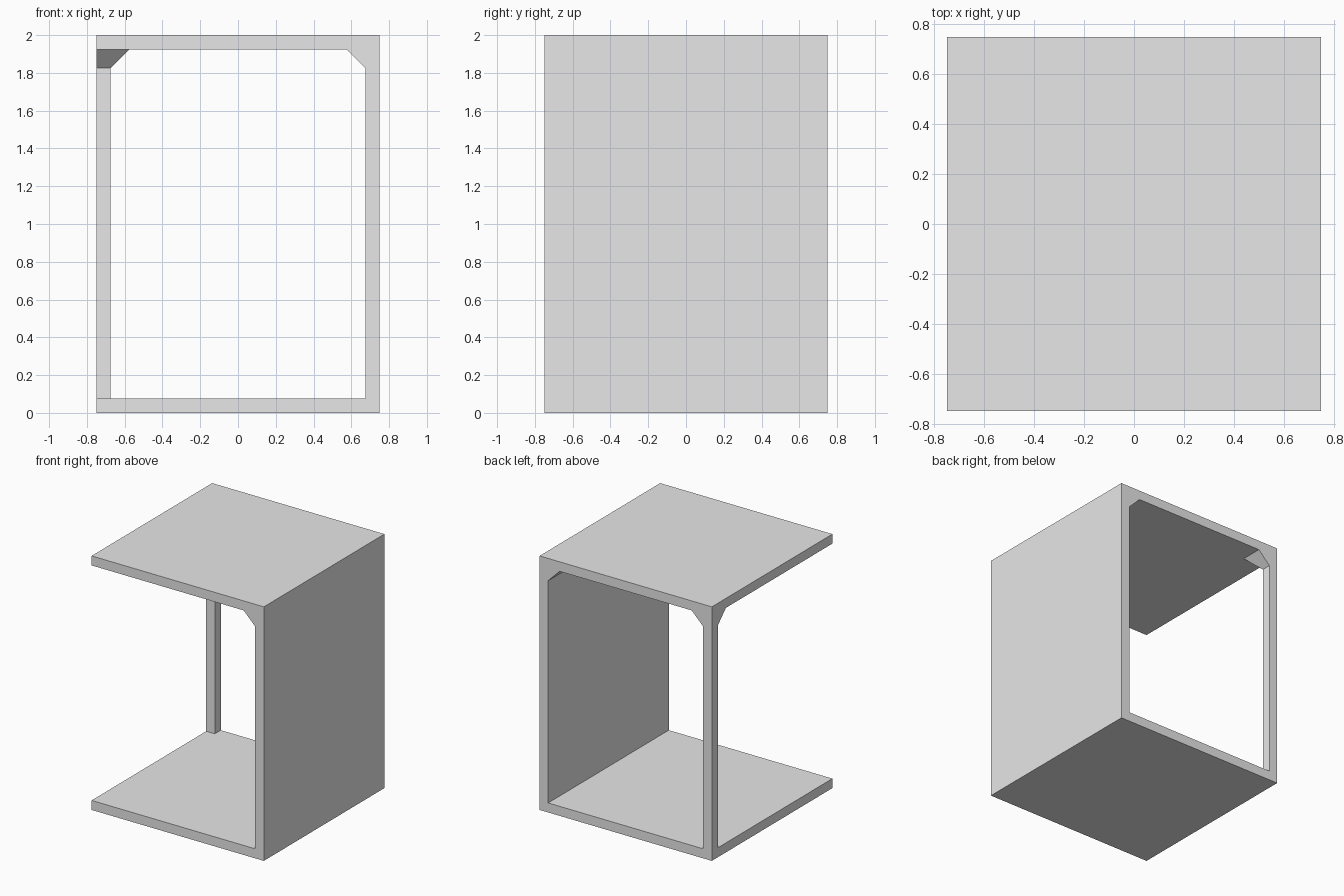
import bpy
import bmesh

cube = bpy.data.objects.get("Cube")
if cube:
    bpy.data.objects.remove(cube, do_unlink=True)

HALF, TOP = 0.75, 2.0      # footprint half-width and height
T, BRACE = 0.075, 0.1      # panel thickness and corner brace size
IN = HALF - T              # inner faces of the frame
CEIL = TOP - T

grey = bpy.data.materials.new("light grey")
grey.use_nodes = True
grey.diffuse_color = (0.8, 0.8, 0.8, 1)
grey.node_tree.nodes["Principled BSDF"].inputs["Base Color"].default_value = grey.diffuse_color


def loft(name, lower, upper):
    """Solid between two matching rings of points."""
    bm = bmesh.new()
    a = [bm.verts.new(p) for p in lower]
    b = [bm.verts.new(p) for p in upper]
    bm.faces.new(a)
    bm.faces.new(b)
    for i in range(len(a)):
        j = (i + 1) % len(a)
        bm.faces.new((a[i], a[j], b[j], b[i]))
    bmesh.ops.recalc_face_normals(bm, faces=bm.faces)
    mesh = bpy.data.meshes.new(name)
    bm.to_mesh(mesh)
    bm.free()
    mesh.materials.append(grey)
    obj = bpy.data.objects.new(name, mesh)
    bpy.context.collection.objects.link(obj)
    return obj


def corner_square(size, z):
    """Square ring tucked into the back corner opposite the wall."""
    x, y = size - HALF, HALF - size
    return [(-HALF, y, z), (x, y, z), (x, HALF, z), (-HALF, HALF, z)]


# Base, side wall, braced wall corner and roof as one extruded profile
profile = [(-HALF, 0), (HALF, 0), (HALF, TOP), (-HALF, TOP), (-HALF, CEIL),
           (IN - BRACE, CEIL), (IN, CEIL - BRACE), (IN, T), (-HALF, T)]
loft("wall_floor_and_roof",
     [(x, -HALF, z) for x, z in profile],
     [(x, HALF, z) for x, z in profile])

# Back corner post with its flared brace under the roof
loft("corner_post", corner_square(T, T), corner_square(T, CEIL - BRACE))
loft("corner_post_brace", corner_square(T, CEIL - BRACE), corner_square(T + BRACE, CEIL))
